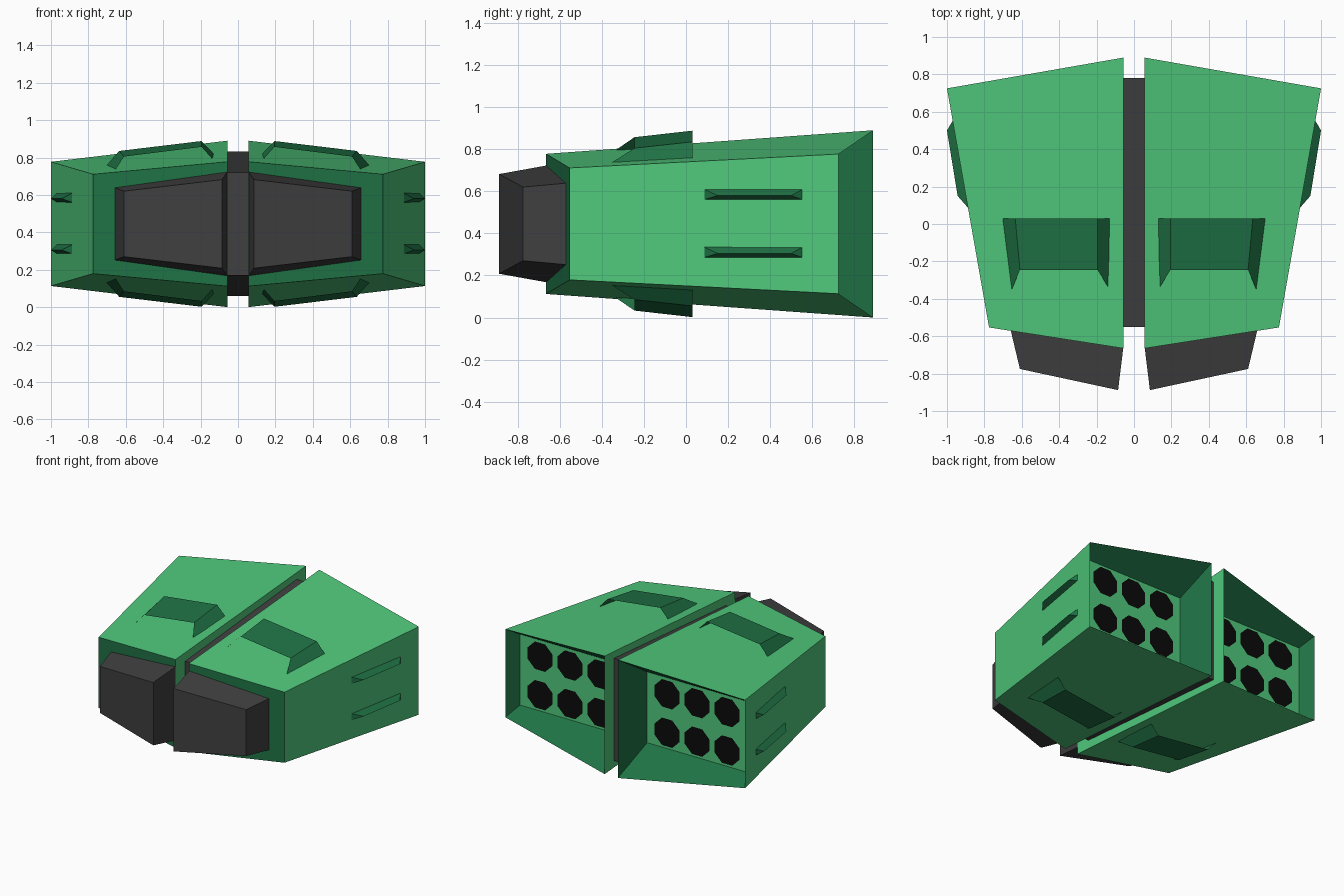
import bpy, bmesh, math

if "Cube" in bpy.data.objects:
    bpy.data.objects.remove(bpy.data.objects["Cube"])

MID = 0.445  # height of the horizontal symmetry plane


def material(name, rgb):
    m = bpy.data.materials.new(name)
    m.diffuse_color = (*rgb, 1)
    m.use_nodes = True
    m.node_tree.nodes["Principled BSDF"].inputs["Base Color"].default_value = m.diffuse_color
    return m


GREEN = material("green", (0.08, 0.58, 0.2))
DARK_GREEN = material("dark_green", (0.014, 0.17, 0.06))
GREY = material("dark_grey", (0.05, 0.05, 0.05))
BLACK = material("black", (0.003, 0.003, 0.003))


def build(name, verts, faces, mats, slots=None, axes=(True, False, False)):
    """Flat-faced part, heights given relative to MID, mirrored along axes."""
    bm = bmesh.new()
    vs = [bm.verts.new(v) for v in verts]
    for i, f in enumerate(faces):
        bm.faces.new([vs[k] for k in f]).material_index = slots[i] if slots else 0
    bmesh.ops.recalc_face_normals(bm, faces=bm.faces)
    me = bpy.data.meshes.new(name)
    bm.to_mesh(me)
    bm.free()
    for m in mats:
        me.materials.append(m)
    ob = bpy.data.objects.new(name, me)
    bpy.context.collection.objects.link(ob)
    ob.location.z = MID
    if any(axes):
        mod = ob.modifiers.new("mirror", 'MIRROR')
        mod.use_axis = axes
        mod.use_mirror_merge = False
    return ob


def upright(stations):
    """Each (x, y, half height) gives a lower and an upper corner."""
    return [(x, y, s * h) for x, y, h in stations for s in (-1, 1)]


BOX = [(0, 1, 3, 2), (2, 3, 5, 4), (4, 5, 7, 6), (6, 7, 1, 0),
       (1, 3, 5, 7), (0, 2, 4, 6)]

# Pod shells: tapered box, back open as a funnel ending in a flat plate
shell = upright([(0.055, -0.665, 0.333), (0.775, -0.553, 0.266),
                 (1.0, 0.725, 0.332), (0.055, 0.89, 0.445),
                 (0.95, 0.62, 0.267), (0.11, 0.62, 0.267)])
shell_faces = [BOX[0], BOX[1], BOX[3], BOX[4], BOX[5],
               (4, 5, 9, 8), (5, 7, 11, 9), (7, 6, 10, 11), (6, 4, 8, 10),
               (8, 9, 11, 10)]
build("pod_shell", shell, shell_faces, [GREEN, DARK_GREEN],
      [1, 0, 0, 0, 0, 1, 1, 1, 1, 0])

# Front covers
build("front_cover", upright([(0.085, -0.888, 0.237), (0.61, -0.775, 0.175),
                              (0.66, -0.565, 0.194), (0.057, -0.66, 0.278)]),
      BOX, [GREY])

# Central spine joining the pods
build("centre_spine", upright([(-0.056, -0.55, 0.276), (0.056, -0.55, 0.276),
                               (0.056, 0.78, 0.386), (-0.056, 0.78, 0.386)]),
      BOX, [GREY], axes=(False, False, False))

# Raised hoods on top and bottom, open at both ends
hood = [(0.125, 0.03, 0.37), (0.195, 0.03, 0.443), (0.635, 0.03, 0.39),
        (0.71, 0.03, 0.305),
        (0.14, -0.335, 0.35), (0.195, -0.245, 0.412), (0.61, -0.245, 0.36),
        (0.655, -0.355, 0.29)]
build("hood", hood, [(i, i + 1, i + 5, i + 4) for i in range(3)],
      [DARK_GREEN], axes=(True, False, True))

# Side vents: hipped ridges on the outer walls
for n, z in enumerate((-0.135, 0.14)):
    verts = [(0.886, 0.085, z - 0.025), (0.968, 0.555, z - 0.025),
             (0.968, 0.555, z + 0.025), (0.886, 0.085, z + 0.025),
             (0.943, 0.15, z - 0.005), (1.0, 0.5, z - 0.005)]
    build(f"side_vent_{n + 1}", verts,
          [(0, 1, 5, 4), (2, 3, 4, 5), (1, 2, 5), (3, 0, 4), (0, 3, 2, 1)],
          [DARK_GREEN])

# Octagonal tube mouths on the back plates
verts, faces = [], []
for x in (0.28, 0.53, 0.78):
    for z in (-0.145, 0.145):
        start = len(verts)
        for k in range(8):
            a = math.radians(22.5 + 45 * k)
            verts.append((x + 0.112 * math.cos(a), 0.625, z + 0.112 * math.sin(a)))
        faces.append(tuple(reversed(range(start, start + 8))))
mouths = build("tube_mouths", verts, faces, [BLACK])
